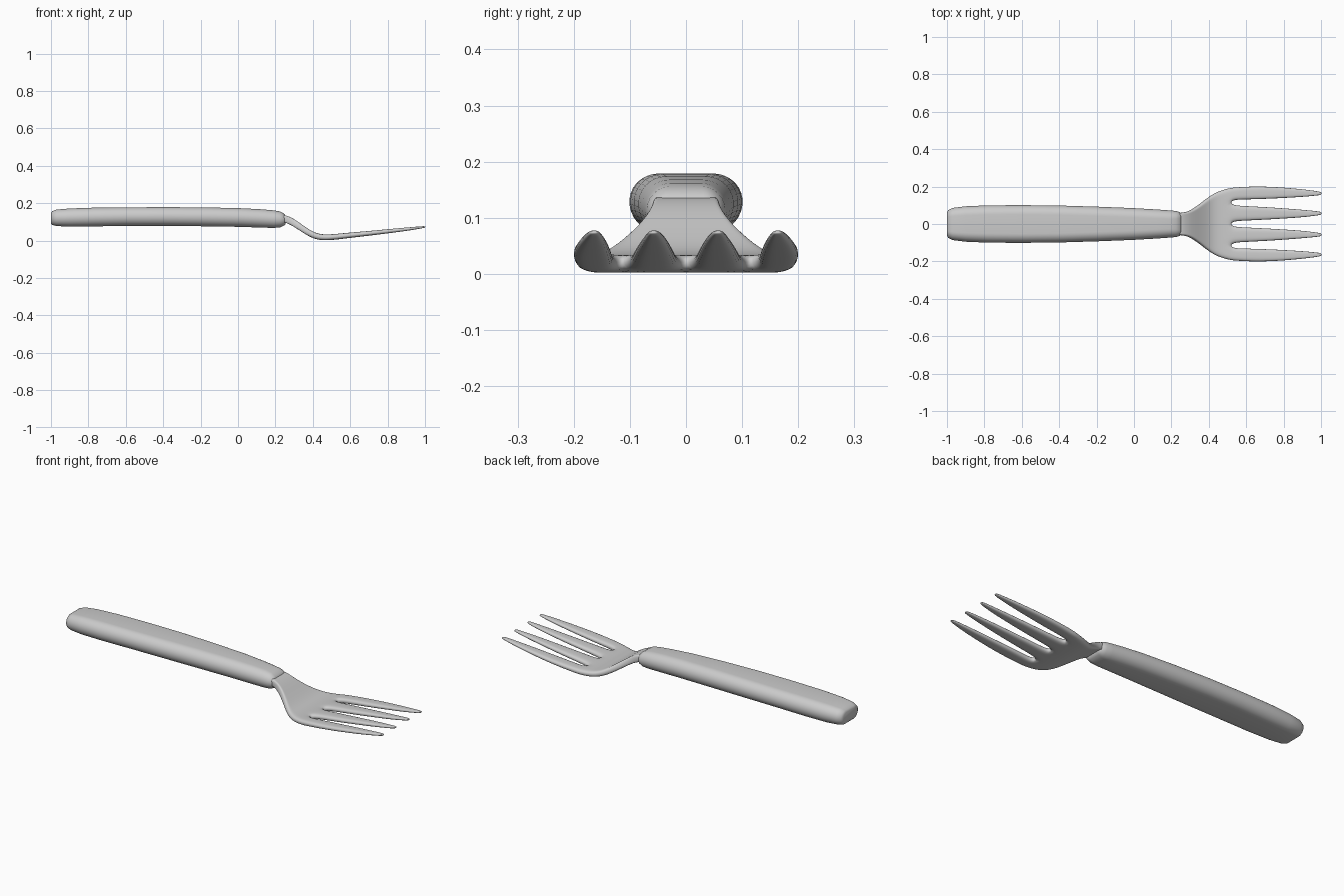
import bpy, bmesh, math


def make_object(name, bm):
    bmesh.ops.recalc_face_normals(bm, faces=bm.faces)
    for f in bm.faces:
        f.smooth = True
    mesh = bpy.data.meshes.new(name)
    bm.to_mesh(mesh)
    bm.free()
    ob = bpy.data.objects.new(name, mesh)
    bpy.context.collection.objects.link(ob)
    return ob


# Handle: loft of stadium sections (x, half width, bottom z, top z)
sections = [
    (-1.0, 0.060, 0.092, 0.148), (-0.993, 0.075, 0.084, 0.158),
    (-0.97, 0.086, 0.078, 0.166), (-0.90, 0.095, 0.075, 0.172),
    (-0.78, 0.100, 0.076, 0.176), (-0.60, 0.101, 0.079, 0.178),
    (-0.40, 0.099, 0.079, 0.179), (-0.20, 0.093, 0.077, 0.178),
    (0.0, 0.085, 0.074, 0.174), (0.12, 0.078, 0.070, 0.168),
    (0.19, 0.073, 0.068, 0.162), (0.225, 0.070, 0.071, 0.156),
    (0.245, 0.063, 0.080, 0.145), (0.255, 0.053, 0.090, 0.132),
]
N = 32
bm = bmesh.new()
rings = []
for x, w, z0, z1 in sections:
    h, zc = (z1 - z0) / 2, (z0 + z1) / 2
    flat = max(w - h, 0.004)
    ring = []
    for i in range(N):
        a = math.pi * ((i % (N // 2)) / (N // 2 - 1) - 0.5)
        s = 1 if i < N // 2 else -1
        ring.append(bm.verts.new((x, s * (flat + (w - flat) * math.cos(a)),
                                  zc + s * h * math.sin(a))))
    rings.append(ring)
for r, q in zip(rings, rings[1:]):
    for i in range(N):
        j = (i + 1) % N
        bm.faces.new((r[i], r[j], q[j], q[i]))
bm.faces.new(rings[0])
bm.faces.new(rings[-1])
make_object("handle", bm)

# Head rows: x, centre z, thickness, then y of inner tine edges and outer tine edges
rows = [
    (0.22, 0.125, 0.040, 0, 0.036, 0.036, 0.060),
    (0.27, 0.112, 0.038, 0, 0.036, 0.036, 0.060),
    (0.31, 0.088, 0.034, 0, 0.046, 0.046, 0.076),
    (0.36, 0.053, 0.032, 0, 0.068, 0.068, 0.113),
    (0.41, 0.024, 0.032, 0, 0.092, 0.092, 0.155),
    (0.46, 0.016, 0.032, 0, 0.106, 0.106, 0.180),
    (0.515, 0.020, 0.030, 0, 0.115, 0.115, 0.194),
    (0.535, 0.022, 0.030, 0.014, 0.101, 0.129, 0.196),
    (0.60, 0.029, 0.028, 0.017, 0.097, 0.130, 0.201),
    (0.70, 0.039, 0.025, 0.022, 0.092, 0.133, 0.202),
    (0.80, 0.050, 0.022, 0.028, 0.085, 0.138, 0.196),
    (0.90, 0.061, 0.018, 0.035, 0.077, 0.144, 0.187),
    (0.98, 0.071, 0.012, 0.045, 0.069, 0.152, 0.176),
    (1.003, 0.074, 0.008, 0.050, 0.065, 0.156, 0.171),
]
bm = bmesh.new()
layer = bm.verts.layers.deform.verify()
for side in (1, -1):
    for k in (3, 5):
        strip = []
        for row in rows:
            a, b = row[k], row[k + 1]
            line = []
            for y in (a, (a + b) / 2, b):
                v = bm.verts.new((row[0], side * y, row[1]))
                v[layer][0] = row[2] / 0.04
                line.append(v)
            strip.append(line)
        for r, q in zip(strip, strip[1:]):
            for i in range(2):
                bm.faces.new((r[i], r[i + 1], q[i + 1], q[i]))
bmesh.ops.remove_doubles(bm, verts=bm.verts, dist=0.0005)
head = make_object("tined_head", bm)
head.vertex_groups.new(name="thickness")

# Thicken and round the head
solid = head.modifiers.new("thickness", 'SOLIDIFY')
solid.thickness = 0.04
solid.offset = 0
solid.vertex_group = "thickness"
sub = head.modifiers.new("rounding", 'SUBSURF')
sub.levels = sub.render_levels = 2
